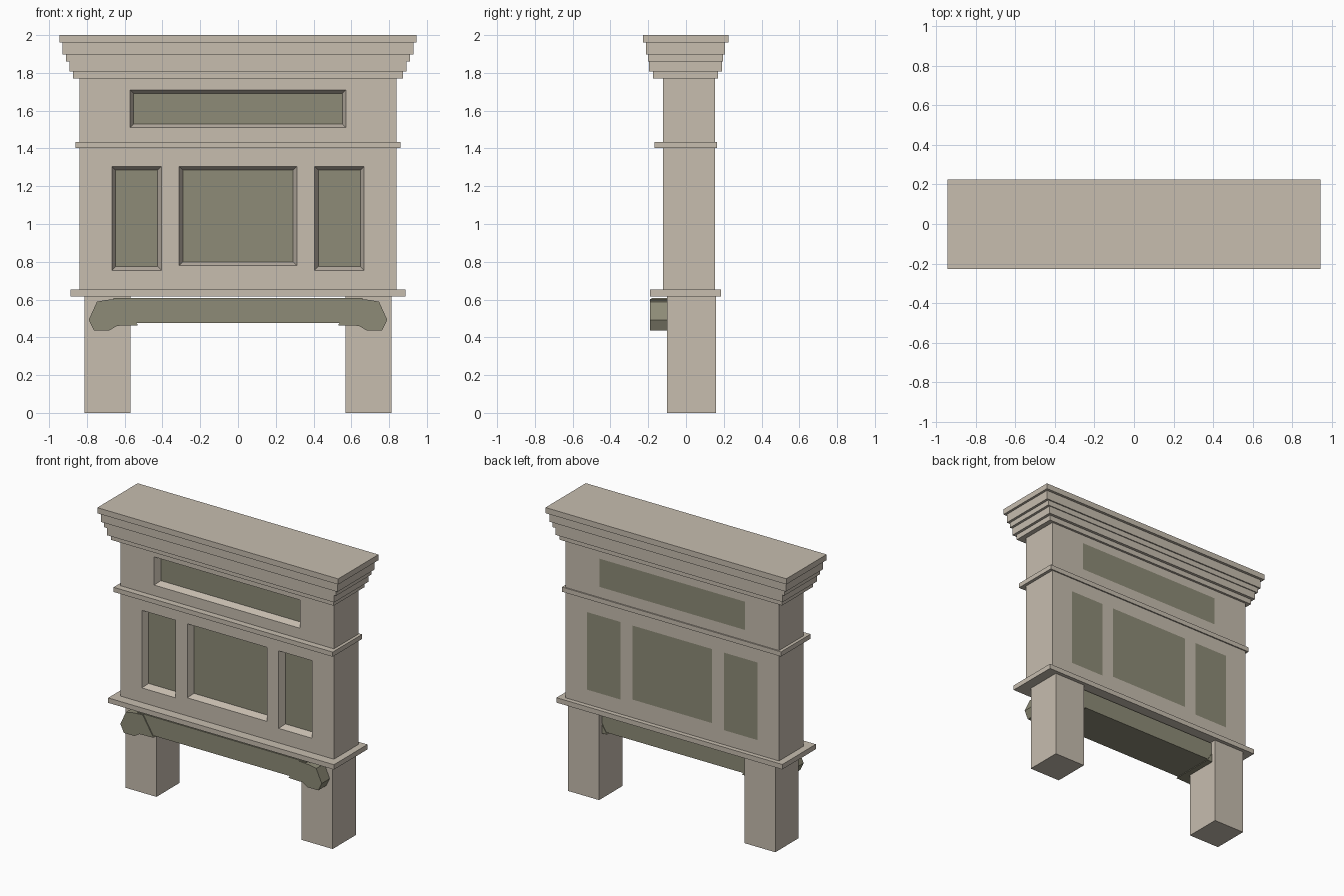
import bpy, bmesh
from mathutils import Vector

cube = bpy.data.objects.get("Cube")
if cube:
    bpy.data.objects.remove(cube, do_unlink=True)


def material(name, rgb):
    m = bpy.data.materials.new(name)
    m.use_nodes = True
    m.diffuse_color = (*rgb, 1)
    m.node_tree.nodes["Principled BSDF"].inputs["Base Color"].default_value = (*rgb, 1)
    return m


BEIGE = material("warm beige", (0.57, 0.51, 0.43))
OLIVE = material("olive grey", (0.27, 0.26, 0.185))


def finish(name, bm, *mats):
    bmesh.ops.recalc_face_normals(bm, faces=bm.faces)
    me = bpy.data.meshes.new(name)
    bm.to_mesh(me)
    bm.free()
    for m in mats:
        me.materials.append(m)
    ob = bpy.data.objects.new(name, me)
    bpy.context.collection.objects.link(ob)
    return ob


def box_mesh(x, y, z):
    """Box from (min, max) pairs."""
    bm = bmesh.new()
    bmesh.ops.create_cube(bm, size=1)
    for v in bm.verts:
        v.co = Vector([r[0] if c < 0 else r[1] for c, r in zip(v.co, (x, y, z))])
    return bm


def box(name, x, y, z, mat=BEIGE):
    return finish(name, box_mesh(x, y, z), mat)


# Main body: recessed panels in front, flush painted panels behind
panels = [(-0.572, 0.572, 1.51, 1.71), (-0.312, 0.312, 0.78, 1.305),
          (-0.668, -0.405, 0.755, 1.305), (0.405, 0.668, 0.755, 1.305)]
bm = box_mesh((-0.838, 0.838), (-0.122, 0.154), (0.64, 1.78))
for axis, columns in (((1, 0, 0), (0, 1)), ((0, 0, 1), (2, 3))):
    for cut in {p[i] for p in panels for i in columns}:
        bmesh.ops.bisect_plane(bm, geom=bm.verts[:] + bm.edges[:] + bm.faces[:],
                               plane_co=Vector(axis) * cut, plane_no=axis)
bm.normal_update()
front = []
for x0, x1, z0, z1 in panels:
    for side in (-1, 1):
        cells = []
        for f in bm.faces:
            c = f.calc_center_median()
            if f.normal.y * side > 0.9 and x0 < c.x < x1 and z0 < c.z < z1:
                cells.append(f)
        if len(cells) > 1:
            cells = bmesh.ops.dissolve_faces(bm, faces=cells, use_verts=False)["region"]
        for f in cells:
            f.material_index = 1
            if side < 0:
                front.append(f)
bm.normal_update()
rims = bmesh.ops.inset_region(bm, faces=front, thickness=0.02, depth=-0.045,
                              use_even_offset=True)["faces"]
for f in rims:
    f.material_index = 0
finish("panelled_body", bm, BEIGE, OLIVE)

# Rails around the body
box("middle_rail", (-0.86, 0.86), (-0.167, 0.163), (1.402, 1.435))
box("lower_rail", (-0.886, 0.886), (-0.19, 0.186), (0.617, 0.652))

# Stepped crown: half width, front, back, bottom, top
crown = [(0.873, -0.174, 0.17, 1.77, 1.807), (0.892, -0.196, 0.19, 1.807, 1.86),
         (0.91, -0.2, 0.197, 1.86, 1.897), (0.928, -0.211, 0.206, 1.897, 1.96),
         (0.945, -0.227, 0.225, 1.96, 2.0)]
for i, (w, y0, y1, z0, z1) in enumerate(crown):
    box(f"crown_step_{i + 1}", (-w, w), (y0, y1), (z0, z1))

# Cross beam under the lower rail
box("cross_beam", (-0.66, 0.66), (-0.183, 0.125), (0.475, 0.608), OLIVE)

# Legs and shaped beam ends, one per side
profile = [(0.79, 0.493), (0.747, 0.588), (0.70, 0.598), (0.615, 0.604),
           (0.53, 0.464), (0.64, 0.461), (0.68, 0.437), (0.763, 0.437)]
for s, side in ((1, "left"), (-1, "right")):
    box(f"{side}_leg", sorted((s * 0.57, s * 0.813)), (-0.1, 0.16), (0, 0.62))
    bm = bmesh.new()
    face = bm.faces.new([bm.verts.new((s * x, -0.19, z)) for x, z in profile])
    ext = bmesh.ops.extrude_face_region(bm, geom=[face], use_keep_orig=True)["geom"]
    bmesh.ops.translate(bm, vec=(0, 0.32, 0),
                        verts=[g for g in ext if isinstance(g, bmesh.types.BMVert)])
    finish(f"{side}_beam_end", bm, OLIVE)
